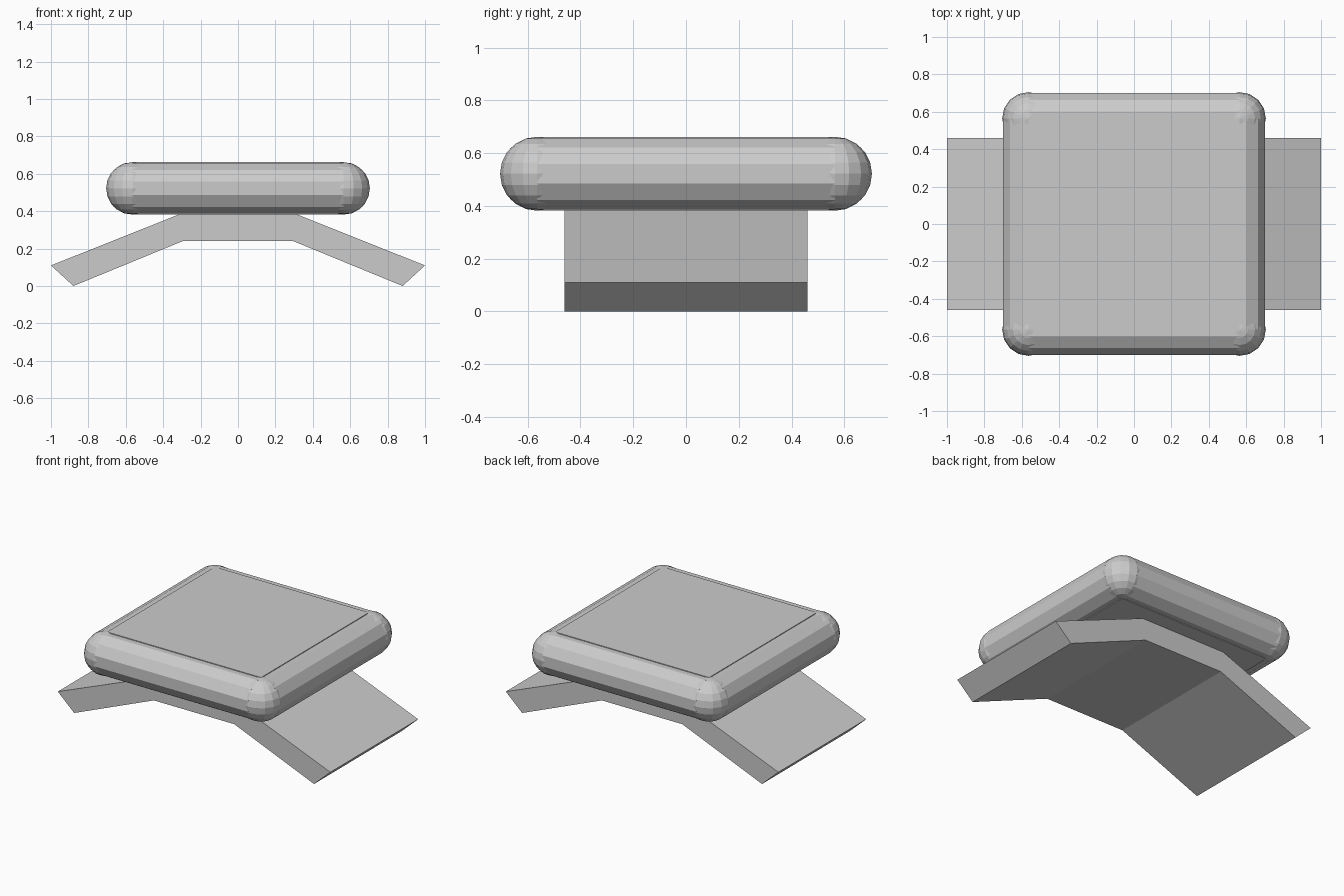
import bpy, bmesh
from math import pi
from mathutils import Matrix

cube = bpy.data.objects.get("Cube")
if cube:
    bpy.data.objects.remove(cube, do_unlink=True)

grey = bpy.data.materials.new("plain grey")
grey.use_nodes = True
colour = (0.6, 0.6, 0.6, 1)
grey.diffuse_color = colour
grey.node_tree.nodes["Principled BSDF"].inputs["Base Color"].default_value = colour

CORE = 0.565    # half width of the flat pad
RADIUS = 0.14   # rounded rim
MID = 0.522     # height of the rim centre


def add_part(name, bm, location=(0, 0, 0)):
    bmesh.ops.recalc_face_normals(bm, faces=bm.faces)
    mesh = bpy.data.meshes.new(name)
    bm.to_mesh(mesh)
    bm.free()
    mesh.materials.append(grey)
    obj = bpy.data.objects.new(name, mesh)
    obj.location = location
    bpy.context.collection.objects.link(obj)


# Flat pad in the middle of the cushion
bm = bmesh.new()
bmesh.ops.create_cube(bm, size=2, matrix=Matrix.Diagonal((CORE, CORE, RADIUS, 1)))
add_part("cushion_pad", bm, (0, 0, MID))

# Four twelve-sided rolls along the pad edges, flat side outward
rolls = {"front": (0, -1), "back": (0, 1), "left": (1, 0), "right": (-1, 0)}
for side, (x, y) in rolls.items():
    bm = bmesh.new()
    turn = Matrix.Rotation(pi / 2, 4, "Y" if y else "X")
    bmesh.ops.create_cone(bm, cap_ends=True, segments=12, radius1=RADIUS,
                          radius2=RADIUS, depth=2 * CORE,
                          matrix=turn @ Matrix.Rotation(pi / 12, 4, "Z"))
    add_part(side + "_roll", bm, (x * CORE, y * CORE, MID))

# Ball at each corner
for x, side in ((1, "left"), (-1, "right")):
    for y, end in ((-1, "front"), (1, "back")):
        bm = bmesh.new()
        bmesh.ops.create_uvsphere(bm, u_segments=16, v_segments=10, radius=RADIUS)
        add_part(f"{end}_{side}_corner", bm, (x * CORE, y * CORE, MID))

# Bent bracket, a mirrored profile extruded from front to back
half = [(0.31, 0.385), (1, 0.11), (0.88, 0), (0.295, 0.24)]
profile = half + [(-x, z) for x, z in reversed(half)]
bm = bmesh.new()
face = bm.faces.new([bm.verts.new((x, -0.46, z)) for x, z in profile])
result = bmesh.ops.extrude_face_region(bm, geom=[face], use_keep_orig=True)
moved = [v for v in result["geom"] if isinstance(v, bmesh.types.BMVert)]
bmesh.ops.translate(bm, verts=moved, vec=(0, 0.92, 0))
add_part("bent_bracket", bm)
